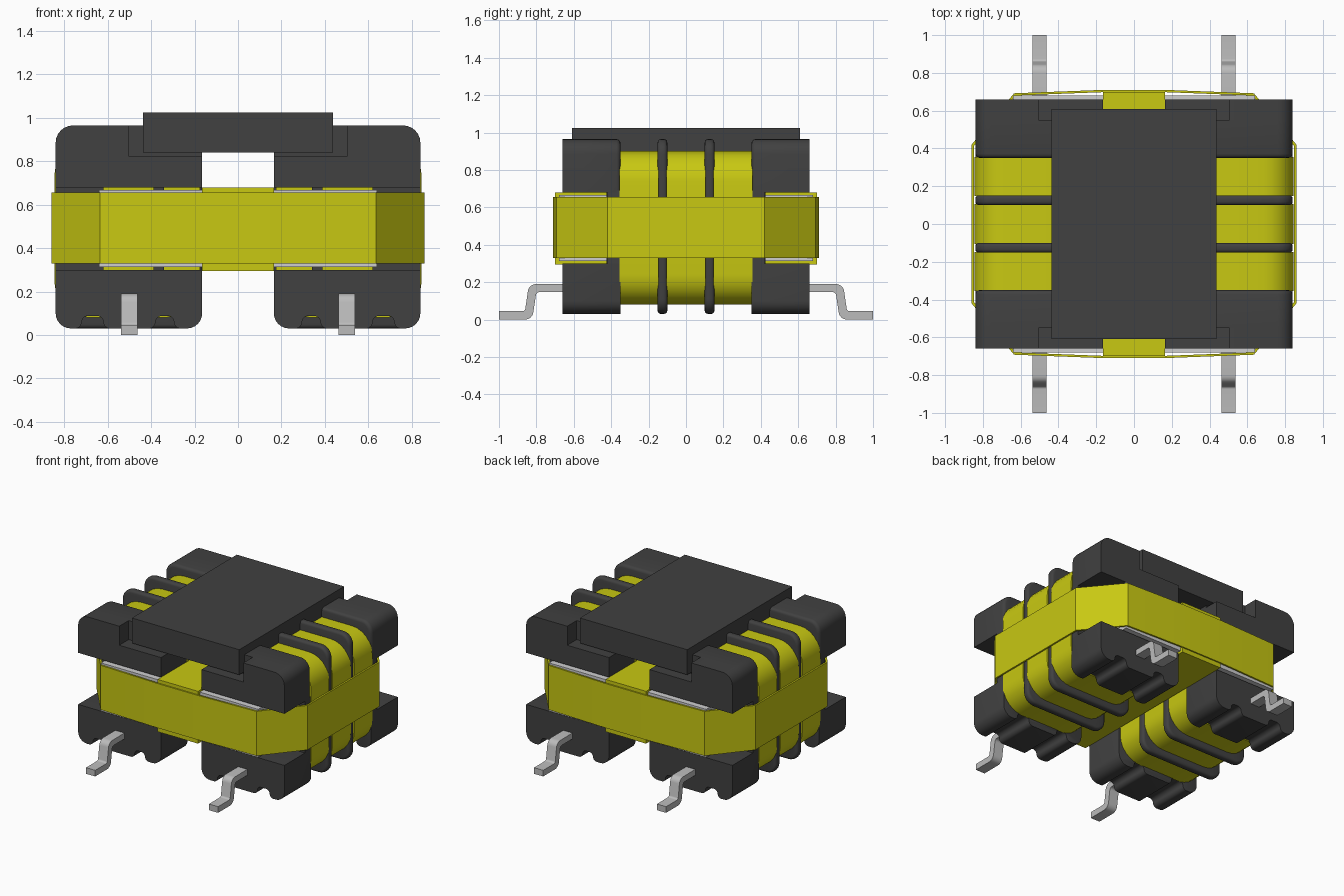
import bpy, bmesh, math
from mathutils import Vector

if "Cube" in bpy.data.objects:
    bpy.data.objects.remove(bpy.data.objects["Cube"], do_unlink=True)


def material(name, rgb):
    m = bpy.data.materials.new(name)
    m.use_nodes = True
    m.diffuse_color = (*rgb, 1)
    b = m.node_tree.nodes["Principled BSDF"]
    b.inputs["Base Color"].default_value = (*rgb, 1)
    b.inputs["Roughness"].default_value = 0.6
    return m


DARK = material("dark plastic", (0.052, 0.052, 0.052))
YELLOW = material("yellow tape", (0.58, 0.58, 0.006))
METAL = material("tinned metal", (0.50, 0.50, 0.50))
CORE = material("light grey core", (0.62, 0.62, 0.63))


def fillet(corners, steps=6):
    """Round each (a, b, radius) corner of a closed outline."""
    out = []
    n = len(corners)
    for i, (a, b, r) in enumerate(corners):
        p = Vector((a, b))
        if r == 0:
            out.append(p)
            continue
        u = (Vector(corners[i - 1][:2]) - p).normalized()
        v = (Vector(corners[(i + 1) % n][:2]) - p).normalized()
        half = u.angle(v) / 2
        t = r / math.tan(half)
        c = p + (u + v).normalized() * (r / math.sin(half))
        s, e = p + u * t - c, p + v * t - c
        for k in range(steps + 1):
            f = k / steps
            w = (s * math.sin((1 - f) * (math.pi - 2 * half))
                 + e * math.sin(f * (math.pi - 2 * half))) / math.sin(math.pi - 2 * half)
            out.append(c + w)
    return out


def finish(name, bm, mat, mirror):
    bmesh.ops.recalc_face_normals(bm, faces=bm.faces)
    me = bpy.data.meshes.new(name)
    bm.to_mesh(me)
    bm.free()
    me.materials.append(mat)
    ob = bpy.data.objects.new(name, me)
    bpy.context.collection.objects.link(ob)
    if mirror:
        mod = ob.modifiers.new("mirror", "MIRROR")
        mod.use_axis = ("X" in mirror, "Y" in mirror, False)
        mod.use_mirror_merge = False
    bpy.ops.object.select_all(action="DESELECT")
    ob.select_set(True)
    bpy.context.view_layer.objects.active = ob
    bpy.ops.object.shade_smooth_by_angle(angle=math.radians(35))
    return ob


def extrude(name, corners, lo, hi, mat, mirror="XY", axis="y", soft=(), width=0.022):
    """Extrude an outline along x (outline is y, z) or y (outline is x, z); soft ends are rounded."""
    bm = bmesh.new()
    k = 0 if axis == "x" else 1
    place = (lambda p, d: (d, p.x, p.y)) if k == 0 else (lambda p, d: (p.x, d, p.y))
    f = bm.faces.new([bm.verts.new(place(p, lo)) for p in fillet(corners)])
    ext = bmesh.ops.extrude_face_region(bm, geom=[f])["geom"]
    for v in ext:
        if isinstance(v, bmesh.types.BMVert):
            v.co[k] = hi
    if soft:
        edges = [e for e in bm.edges
                 if any(all(abs(v.co[k] - s) < 1e-5 for v in e.verts) for s in soft)]
        bmesh.ops.bevel(bm, geom=edges, offset=width, segments=3, profile=0.5,
                        affect="EDGES", clamp_overlap=True)
    return finish(name, bm, mat, mirror)


def box(name, x, y, z, mat, mirror="XY"):
    rect = [(x[0], z[0], 0), (x[1], z[0], 0), (x[1], z[1], 0), (x[0], z[1], 0)]
    return extrude(name, rect, y[0], y[1], mat, mirror)


IN, OUT, BOT, TOP = 0.165, 0.84, 0.03, 0.965

# End flanges: upper blocks, with a recess beside the cover
extrude("upper_flange", [(IN, 0.68, 0), (OUT, 0.68, 0), (OUT, TOP, 0.08), (IN, TOP, 0)],
        0.35, 0.55, DARK, soft=(0.35,))
extrude("upper_flange_front", [(IN, 0.68, 0), (OUT, 0.68, 0), (OUT, TOP, 0.08),
                               (0.505, TOP, 0), (0.505, 0.825, 0), (IN, 0.825, 0)],
        0.55, 0.66, DARK)

# End flanges: lower blocks with two wire notches in the underside
extrude("lower_flange", [
    (IN, 0.30, 0), (IN, BOT, 0.07), (0.295, BOT, 0.03), (0.295, 0.088, 0.03),
    (0.38, 0.088, 0.03), (0.38, BOT, 0.03), (0.62, BOT, 0.03), (0.62, 0.088, 0.03),
    (0.72, 0.088, 0.03), (0.72, BOT, 0.03), (OUT, BOT, 0.07), (OUT, 0.30, 0)],
    0.35, 0.66, DARK, soft=(0.35,), width=0.015)

# Flange webs joining upper and lower blocks around the core
box("flange_post", (0.67, OUT), (0.355, 0.42), (0.29, 0.69), DARK)
for i, x in enumerate((0.34, 0.62)):
    box(f"bore_rib_{i + 1}", (x, x + 0.05), (0.36, 0.425), (0.29, 0.69), DARK)

# Thin dividers between the winding sections
extrude("divider", [(IN, BOT, 0.08), (OUT, BOT, 0.08), (OUT, TOP, 0.08), (IN, TOP, 0.08)],
        0.10, 0.152, DARK, soft=(0.10, 0.152), width=0.018)

# Wire windings
winding = [(0.175, 0.08, 0.16), (0.845, 0.08, 0.16), (0.845, 0.90, 0.16), (0.175, 0.90, 0.16)]
extrude("centre_winding", winding, -0.105, 0.105, YELLOW, "X")
extrude("outer_winding", winding, 0.147, 0.355, YELLOW)

# Core yokes and the tape slab through the middle
box("core_yoke", (-0.64, 0.64), (0.42, 0.68), (0.312, 0.667), CORE, "Y")
box("centre_tape", (-IN, IN), (-0.70, 0.70), (0.295, 0.68), YELLOW, "")

# Tape belt around the whole body
quarter = [(0.86, 0.42), (0.635, 0.692), (IN, 0.71)]
loop = (quarter + [(-x, y) for x, y in reversed(quarter)]
        + [(-x, -y) for x, y in quarter] + [(x, -y) for x, y in reversed(quarter)])
bm = bmesh.new()
rings = [[bm.verts.new((x * (1 - t / 0.86), y * (1 - t / 0.71), z)) for x, y in loop]
         for t, z in ((0, 0.328), (0, 0.655), (0.012, 0.655), (0.012, 0.328))]
for a in range(4):
    for i in range(len(loop)):
        j = (i + 1) % len(loop)
        p, q = rings[a], rings[(a + 1) % 4]
        bm.faces.new((p[i], p[j], q[j], q[i]))
finish("tape_belt", bm, YELLOW, "")

# Flat cover on top
box("top_cover", (-0.437, 0.437), (-0.61, 0.61), (0.84, 1.025), DARK, "")

# Gull-wing pins
extrude("pin", [
    (0.62, 0.147, 0), (0.80, 0.147, 0.02), (0.822, 0.0, 0.045), (1.0, 0.0, 0),
    (1.0, 0.045, 0), (0.861, 0.045, 0.015), (0.84, 0.19, 0.045), (0.62, 0.19, 0)],
    0.463, 0.538, METAL, axis="x")
